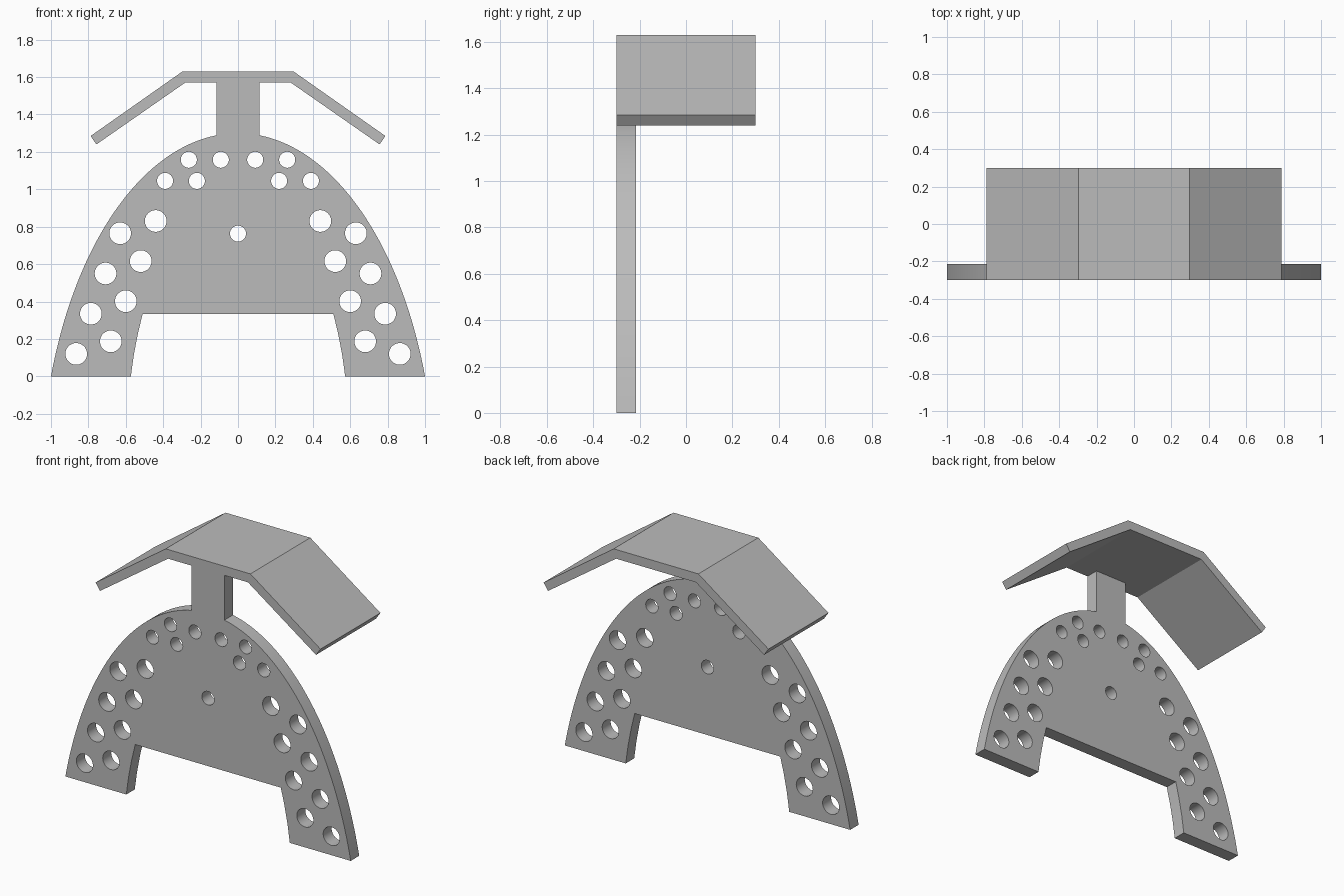
import bpy
import math

cube = bpy.data.objects.get("Cube")
if cube:
    bpy.data.objects.remove(cube, do_unlink=True)

grey = bpy.data.materials.new("plain grey")
grey.use_nodes = True
colour = (0.5, 0.5, 0.5, 1)
grey.diffuse_color = colour
grey.node_tree.nodes["Principled BSDF"].inputs["Base Color"].default_value = colour

FRONT, PLATE_BACK, CANOPY_BACK = -0.3, -0.215, 0.3


def extruded(name, loops, y0, y1):
    """Fill the x-z outline (later loops are holes) and extrude it from y0 to y1."""
    curve = bpy.data.curves.new(name, "CURVE")
    curve.dimensions = "2D"
    curve.fill_mode = "BOTH"
    curve.extrude = (y1 - y0) / 2
    for loop in loops:
        spline = curve.splines.new("POLY")
        spline.points.add(len(loop) - 1)
        for point, (x, z) in zip(spline.points, loop):
            point.co = (x, z, 0, 1)
        spline.use_cyclic_u = True
    obj = bpy.data.objects.new(name, curve)
    bpy.context.collection.objects.link(obj)
    obj.rotation_euler.x = math.pi / 2
    obj.location.y = (y0 + y1) / 2
    bpy.ops.object.select_all(action="DESELECT")
    obj.select_set(True)
    bpy.context.view_layer.objects.active = obj
    bpy.ops.object.convert(target="MESH")
    bpy.ops.object.mode_set(mode="EDIT")
    bpy.ops.mesh.select_all(action="SELECT")
    bpy.ops.mesh.remove_doubles(threshold=0.0001)
    bpy.ops.mesh.normals_make_consistent(inside=False)
    bpy.ops.object.mode_set(mode="OBJECT")
    obj.data.materials.clear()
    obj.data.materials.append(grey)
    bpy.ops.object.shade_smooth_by_angle(angle=math.radians(25))
    return obj


def mirrored(half):
    """Close a right-hand outline with its mirror image."""
    return half + [(-x, z) for x, z in reversed(half)]


def circle(x, z, r, n=40):
    return [(x + r * math.cos(math.tau * i / n), z + r * math.sin(math.tau * i / n))
            for i in range(n)]


# Arched plate with two legs and a central stem
CENTRE, RISE, STEM = -0.6, 1.9, 0.115
WIDTH = 1 / math.sqrt(1 - (CENTRE / RISE) ** 2)
start = math.asin(-CENTRE / RISE)
end = math.acos(STEM / WIDTH)
arch = []
for i in range(41):
    a = start + (end - start) * i / 40
    arch.append((WIDTH * math.cos(a), CENTRE + RISE * math.sin(a)))
inner_leg = [(0.51, 0.333), (0.535, 0.23), (0.557, 0.115), (0.573, 0)]
half = inner_leg + arch + [(STEM, 1.575)]

# Holes: two slanted rows of four on each leg, small ones near the crown
holes = [circle(0, 0.763, 0.043)]
for side in (-1, 1):
    for i in range(4):
        holes.append(circle(side * (0.865 - 0.0783 * i), 0.12 + 0.215 * i, 0.058))
        holes.append(circle(side * (0.68 - 0.08 * i), 0.187 + 0.2145 * i, 0.058))
    for x, z in ((0.39, 1.045), (0.22, 1.045), (0.263, 1.158), (0.092, 1.158)):
        holes.append(circle(side * x, z, 0.043))

extruded("arched_plate", [mirrored(half)] + holes, FRONT, PLATE_BACK)

# Bent canopy on top of the stem
canopy = [(0.28, 1.572), (0.757, 1.24), (0.788, 1.285), (0.297, 1.63)]
extruded("canopy", [mirrored(canopy)], FRONT, CANOPY_BACK)
